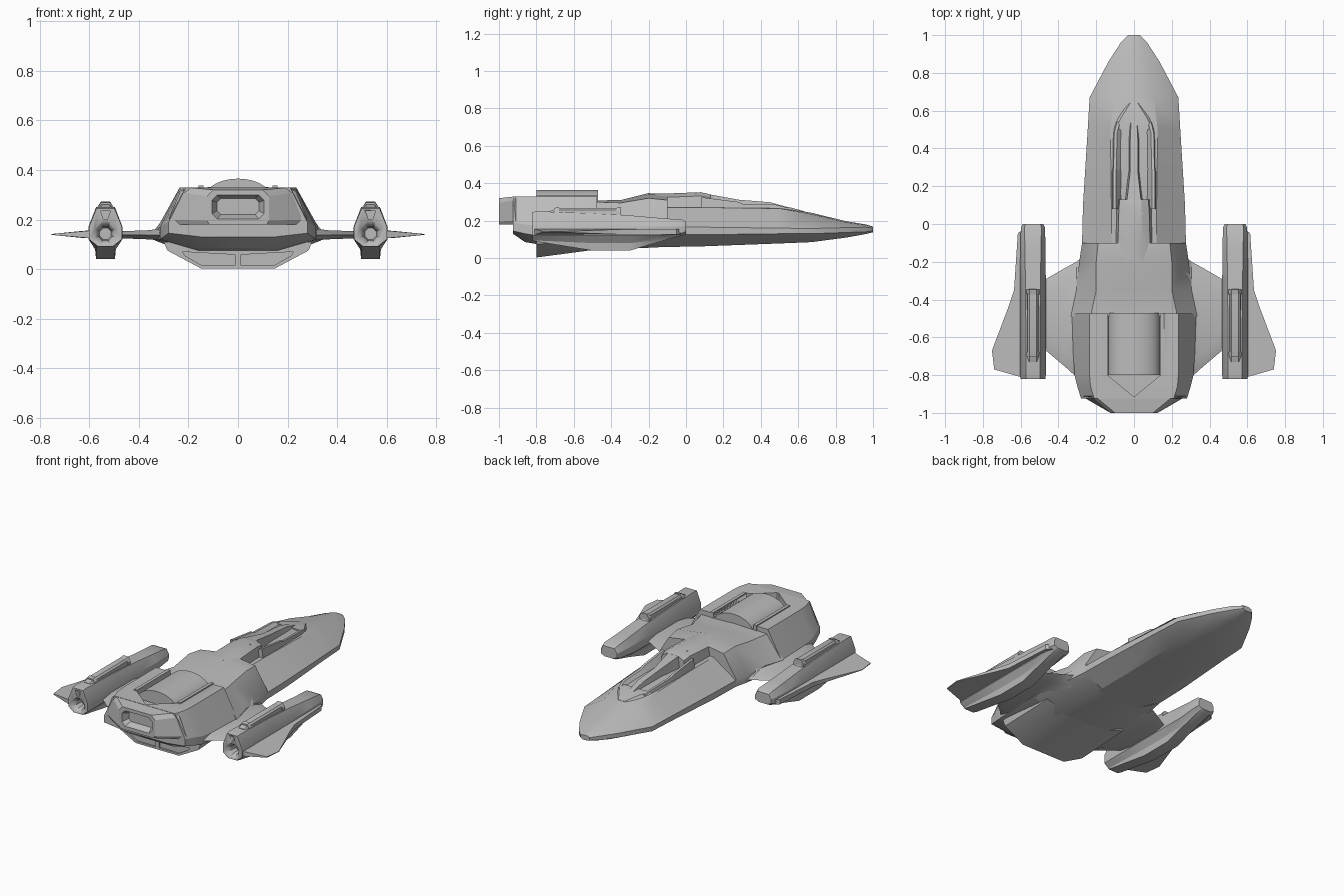
import bpy, bmesh, math

if "Cube" in bpy.data.objects:
    bpy.data.objects.remove(bpy.data.objects["Cube"])

grey = bpy.data.materials.new("hull grey")
grey.use_nodes = True
grey.diffuse_color = (0.5, 0.5, 0.5, 1)
grey.node_tree.nodes["Principled BSDF"].inputs["Base Color"].default_value = (0.5, 0.5, 0.5, 1)


def finish(name, bm, angle=25):
    bmesh.ops.recalc_face_normals(bm, faces=bm.faces)
    mesh = bpy.data.meshes.new(name)
    bm.to_mesh(mesh)
    bm.free()
    ob = bpy.data.objects.new(name, mesh)
    bpy.context.collection.objects.link(ob)
    mesh.materials.append(grey)
    bpy.ops.object.select_all(action="DESELECT")
    ob.select_set(True)
    bpy.context.view_layer.objects.active = ob
    bpy.ops.object.shade_smooth_by_angle(angle=math.radians(angle))
    return ob


def bridge(name, rings, angle=25):
    """Skin closed rings of 3D points and cap both ends."""
    bm = bmesh.new()
    loops = [[bm.verts.new(p) for p in ring] for ring in rings]
    n = len(loops[0])
    for a, b in zip(loops, loops[1:]):
        for i in range(n):
            bm.faces.new((a[i], a[(i + 1) % n], b[(i + 1) % n], b[i]))
    bm.faces.new(loops[0])
    bm.faces.new(loops[-1])
    return finish(name, bm, angle)


def loft(name, stations, cx=0, angle=25):
    """Skin mirrored half sections: (y, [(x, z), ...] from bottom to top)."""
    rings = []
    for y, half in stations:
        left = [(cx - x, y, z) for x, z in reversed(half) if x > 0]
        rings.append([(cx + x, y, z) for x, z in half] + left)
    return bridge(name, rings, angle)


def prism(name, outline, lo, hi, axis="z"):
    """Extrude an outline along z, or along y for (x, z) outlines."""
    def put(p, h):
        return (p[0], p[1], h) if axis == "z" else (p[0], h, p[1])
    return bridge(name, [[put(p, h) for p in outline] for h in (lo, hi)])


def cut(target, cutter):
    mod = target.modifiers.new("cut", "BOOLEAN")
    mod.operation, mod.solver, mod.object = "DIFFERENCE", "EXACT", cutter
    bpy.context.view_layer.objects.active = target
    bpy.ops.object.modifier_apply(modifier=mod.name)
    bpy.data.objects.remove(cutter)


def section(y, wb, zb, wm, z1, z2, wt, zt, zc):
    return y, [(0, zb), (wb, zb), (wm, z1), (wm, z2), (wt, zt), (0, zc)]


# Forward hull with tapering nose
loft("forward_hull", [section(*s) for s in (
    (-.3, .16, .055, .28, .125, .165, .12, .27, .27),
    (.1, .15, .063, .27, .125, .165, .12, .27, .27),
    (.5, .14, .078, .245, .13, .16, .125, .265, .27),
    (.67, .12, .085, .235, .13, .158, .105, .235, .242),
    (.86, .075, .11, .135, .137, .163, .065, .19, .196),
    (.96, .035, .128, .07, .14, .165, .04, .176, .18),
    (1, .015, .138, .03, .145, .16, .02, .167, .168))])

# Raised middle body
loft("middle_body", [section(*s) for s in (
    (-.1, .16, .06, .275, .125, .175, .19, .31, .34),
    (-.2, .16, .055, .29, .12, .17, .2, .32, .347),
    (-.35, .16, .05, .305, .12, .17, .2, .295, .31),
    (-.49, .16, .05, .335, .115, .16, .23, .3, .308))], angle=35)

# Rear hull with an open engine bay in the deck
rear = loft("rear_hull", [section(*s) for s in (
    (-.475, .16, .05, .335, .115, .15, .235, .33, .33),
    (-.8, .16, .075, .315, .12, .17, .235, .33, .33),
    (-.86, .16, .085, .3, .13, .18, .23, .33, .33),
    (-.925, .15, .13, .28, .145, .19, .21, .33, .33))])
bay = [(-.14, -.4), (.14, -.4), (.14, -.8), (0, -.915), (-.14, -.8)]
cut(rear, prism("bay_cutter", bay, .27, .5))

# Bay rim strips and the domed engine cover
for s in (-1, 1):
    prism("bay_rim", [(s * .14, -.47), (s * .16, -.47), (s * .16, -.8), (s * .14, -.8)], .28, .337)
arc = [(.135 * math.cos(t * math.pi / 24), .285 + .08 * math.sin(t * math.pi / 24)) for t in range(25)]
prism("engine_dome", arc, -.8, -.47, "y")

# Tail block with recessed exhaust slot
tail = loft("tail_block", [
    (-.91, [(0, .18), (.26, .18), (.28, .2), (.235, .31), (.21, .33), (0, .33)]),
    (-1, [(0, .18), (.115, .18), (.125, .195), (.125, .295), (.1, .32), (0, .32)])])


def slot(y, w, lo, hi, c):
    return y, [(0, lo), (w - c, lo), (w, lo + c), (w, hi - c), (w - c, hi), (0, hi)]


cut(tail, loft("slot_cutter", [slot(-1.02, .115, .194, .306, .025), slot(-.96, .085, .22, .285, .015)]))

# Belly wedge with two shallow rear panels
belly = loft("belly_wedge", [
    (-.43, [(0, .052), (.15, .052), (.28, .09), (.28, .11), (0, .11)]),
    (-.8, [(0, .003), (.15, .003), (.285, .075), (.3, .11), (0, .11)])])
for s in (-1, 1):
    outline = [(s * .012, .015), (s * .145, .015), (s * .215, .055), (s * .225, .07), (s * .012, .058)]
    cut(belly, prism("panel_cutter", outline, -.83, -.79, "y"))

# Cockpit spine, centre ridge, side cheeks and front wedge
loft("cockpit_spine", [(y, [(0, .25), (w, .25), (w - .015, z - .02), (.04, z), (0, z)])
     for y, w, z in ((-.2, .1, .343), (-.1, .1, .345), (.08, .095, .352), (.13, .09, .34))])
loft("cockpit_ridge", [(y, [(0, .22), (w + .012, .24), (w, z), (0, z)])
     for y, w, z in ((.05, .05, .35), (.1, .04, .345), (.28, .02, .312), (.45, .02, .298), (.6, .012, .257))])
for s in (-1, 1):
    bridge("cockpit_cheek", [[(s * (x + .02), y, .24), (s * (x - .045), y, .25),
                              (s * (x - .005), y, z), (s * (x + .01), y, z)]
           for y, x, z in ((.08, .1, .325), (.28, .1, .3), (.3, .098, .29), (.48, .095, .285), (.54, .08, .27))])
loft("cockpit_front", [
    (.5, [(0, .22), (.125, .24), (.1, .275), (0, .275)]),
    (.56, [(0, .22), (.1, .24), (.07, .27), (0, .27)]),
    (.64, [(0, .22), (.04, .235), (.02, .248), (0, .248)])])

# Mirrored wings, fins and engine pods
for s in (-1, 1):
    bridge("wing", [[(s * x, a, .138), (s * x, a - .08, hi), (s * x, b + .08, hi),
                     (s * x, b, .138), (s * x, b + .08, lo), (s * x, a - .08, lo)]
           for x, a, b, lo, hi in ((.24, -.15, -.85, .095, .23), (.305, -.2, -.81, .115, .165),
                                   (.36, -.23, -.76, .12, .157), (.49, -.305, -.65, .125, .152))])
    fin = [(.58, -.02), (.615, -.05), (.635, -.35), (.665, -.44), (.752, -.67), (.74, -.77), (.6, -.81)]
    bridge("pod_fin", [[(s * x, y, .14 + k * .015 * min(1, (.77 - x) / .15)) for x, y in fin] for k in (-1, 1)])

    cx = s * .535
    pod = loft("engine_pod", [(y, [(0, zb), (k, zb), (k + .004, zl), (w, z1), (w, z2), (t, zt), (0, zt)])
               for y, k, zb, zl, w, z1, z2, t, zt in (
        (-.82, .03, .092, .095, .066, .12, .172, .036, .245),
        (-.8, .036, .088, .094, .068, .12, .172, .038, .25),
        (-.5, .038, .04, .08, .068, .12, .172, .038, .24),
        (-.3, .038, .04, .08, .068, .12, .17, .04, .228),
        (-.15, .036, .085, .095, .067, .12, .168, .042, .215),
        (-.02, .036, .12, .122, .064, .135, .17, .045, .205),
        (0, .03, .13, .132, .055, .142, .168, .04, .195))], cx)

    # Exhaust funnel and vent cut into the pod's rear
    rings = [[(cx + r * math.cos(i * math.pi / 4 + math.pi / 8), y,
               .143 + r * math.sin(i * math.pi / 4 + math.pi / 8)) for i in range(8)]
             for y, r in ((-.84, .05), (-.82, .046), (-.79, .03), (-.75, .025))]
    cut(pod, bridge("funnel_cutter", rings))
    vent = [(cx - .02, .235), (cx + .02, .235), (cx + .008, .2), (cx - .008, .2)]
    cut(pod, prism("vent_cutter", vent, -.85, -.79, "y"))

    # Rail along the pod's top with a collar at each end
    loft("pod_rail", [(y, [(0, .2), (.034, .2), (.028, z - .01), (.018, z), (0, z)])
         for y, z in ((-.73, .25), (-.68, .268), (-.37, .268), (-.34, .225))], cx)
    for y in (-.69, -.36):
        loft("rail_collar", [(y + d, [(0, .2), (.038, .2), (.033, .25), (.018, z), (0, z)])
             for d, z in ((-.012, .268), (.012, .273))], cx)
